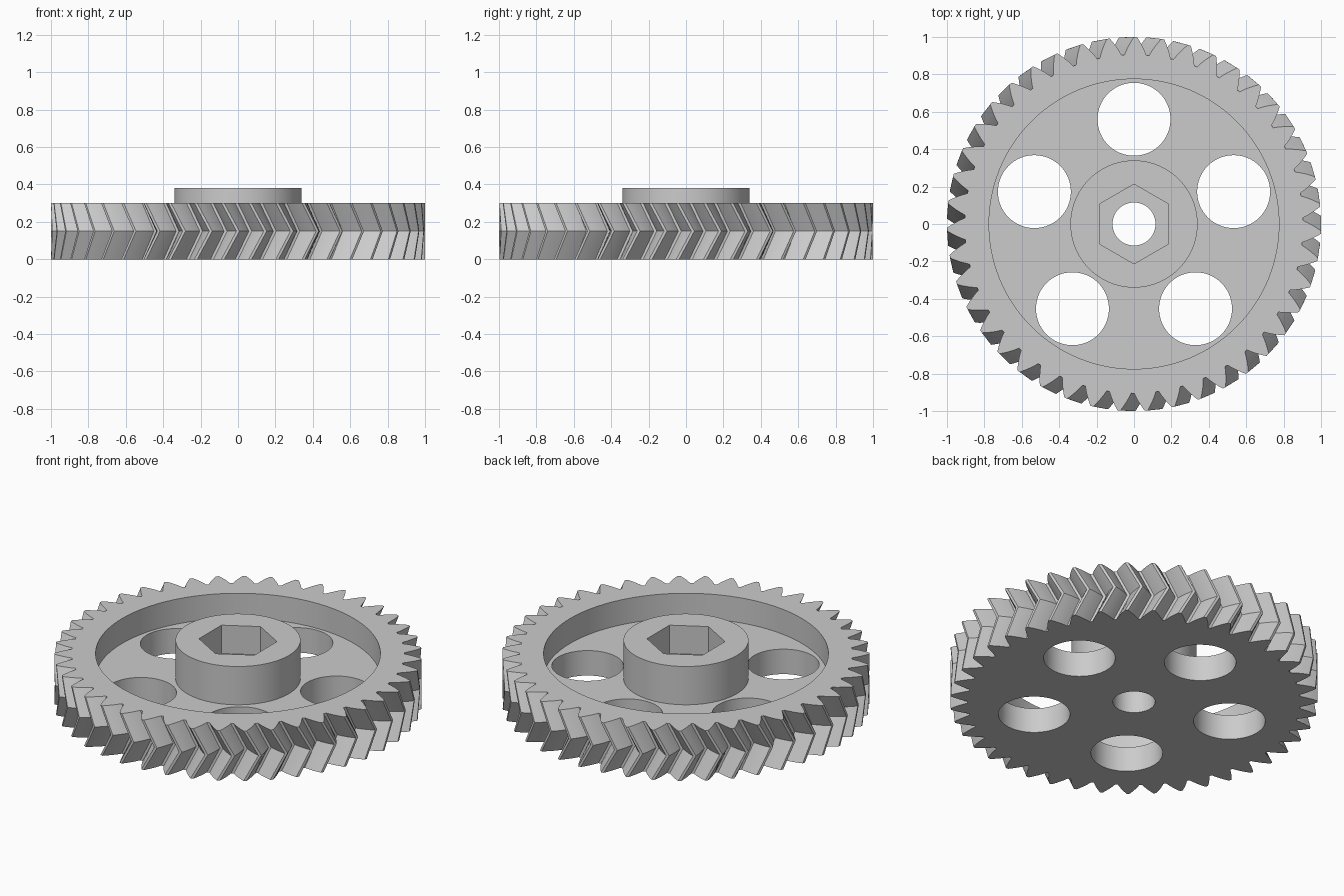
import bpy, bmesh
from math import sin, cos, tan, acos, radians, pi

cube = bpy.data.objects.get("Cube")
if cube:
    bpy.data.objects.remove(cube, do_unlink=True)

TEETH = 43
OUTER, ROOT = 1.0, 0.905
PITCH = OUTER * TEETH / (TEETH + 2)
BASE = PITCH * cos(radians(30))
TWIST = radians(200 / TEETH)
RIM_H, PLATE_H, HUB_H = 0.30, 0.15, 0.38

grey = bpy.data.materials.new("light grey")
grey.use_nodes = True
colour = (0.6, 0.6, 0.6, 1)
grey.diffuse_color = colour
grey.node_tree.nodes["Principled BSDF"].inputs["Base Color"].default_value = colour


def prism(name, rings):
    """Closed solid skinned through rings of equal point count, bottom to top."""
    bm = bmesh.new()
    loops = [[bm.verts.new(p) for p in ring] for ring in rings]
    n = len(loops[0])
    for low, high in zip(loops, loops[1:]):
        for i in range(n):
            j = (i + 1) % n
            bm.faces.new((low[i], low[j], high[j], high[i]))
    bm.faces.new(loops[0][::-1])
    bm.faces.new(loops[-1])
    mesh = bpy.data.meshes.new(name)
    bm.to_mesh(mesh)
    bm.free()
    obj = bpy.data.objects.new(name, mesh)
    bpy.context.collection.objects.link(obj)
    mesh.materials.append(grey)
    return obj


def cylinder(name, radius, z0, z1, x=0, y=0, sides=96):
    def ring(z):
        return [(x + radius * cos(pi / 2 + 2 * pi * i / sides),
                 y + radius * sin(pi / 2 + 2 * pi * i / sides), z) for i in range(sides)]
    return prism(name, [ring(z0), ring(z1)])


def combine(target, tool, operation):
    """Apply a boolean and discard the tool."""
    mod = target.modifiers.new(operation, 'BOOLEAN')
    mod.operation, mod.object, mod.solver = operation, tool, 'EXACT'
    bpy.context.view_layer.update()
    deps = bpy.context.evaluated_depsgraph_get()
    mesh = bpy.data.meshes.new_from_object(target.evaluated_get(deps))
    target.modifiers.clear()
    target.data = mesh
    bpy.data.objects.remove(tool, do_unlink=True)


def involute(r):
    a = acos(BASE / r)
    return tan(a) - a


def tooth_ring(z, turn):
    """Involute tooth outline at one height."""
    steps = 5
    radii = [ROOT + (OUTER - ROOT) * i / (steps - 1) for i in range(steps)]
    flank = [(r, pi / 2 / TEETH + involute(PITCH) - involute(r)) for r in radii]
    outline = [(r, -a) for r, a in flank] + flank[::-1]
    points = []
    for t in range(TEETH):
        mid = -pi / 2 + turn + 2 * pi * t / TEETH
        points += [(r * cos(mid + a), r * sin(mid + a), z) for r, a in outline]
    return points


# Toothed wheel with chevron teeth
gear = prism("herringbone_gear", [tooth_ring(0, -TWIST), tooth_ring(RIM_H / 2, 0),
                                  tooth_ring(RIM_H, -TWIST)])

# Recess inside the rim, then the raised hub
combine(gear, cylinder("recess", 0.775, PLATE_H, 0.6, sides=128), 'DIFFERENCE')
combine(gear, cylinder("hub", 0.34, 0.08, HUB_H), 'UNION')

# Five round openings in the plate
for k in range(5):
    a = pi / 2 + 2 * pi * k / 5
    combine(gear, cylinder("opening", 0.195, -0.2, 0.25, 0.56 * cos(a), 0.56 * sin(a), 64),
            'DIFFERENCE')

# Shaft bore and hexagonal nut pocket
combine(gear, cylinder("bore", 0.115, -0.2, 0.6, sides=64), 'DIFFERENCE')
combine(gear, cylinder("nut_pocket", 0.213, 0.21, 0.6, sides=6), 'DIFFERENCE')

bpy.ops.object.select_all(action='DESELECT')
gear.select_set(True)
bpy.context.view_layer.objects.active = gear
bpy.ops.object.shade_smooth_by_angle(angle=radians(20))
